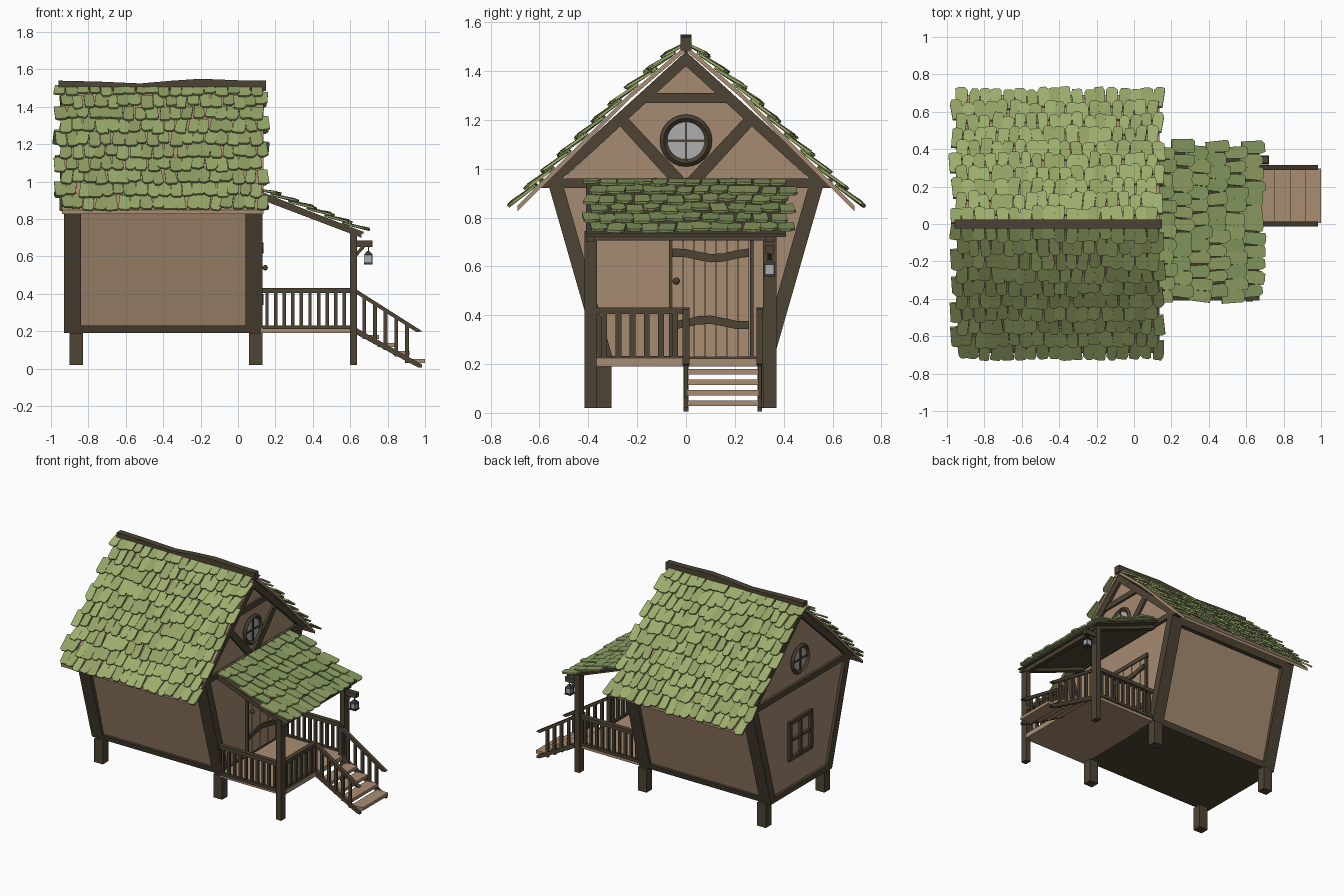
import bpy, bmesh, math, random
from mathutils import Vector, Matrix

if "Cube" in bpy.data.objects:
    bpy.data.objects.remove(bpy.data.objects["Cube"])
random.seed(4)

def material(name, c):
    m = bpy.data.materials.new(name)
    m.diffuse_color = (*c, 1)
    m.use_nodes = True
    m.node_tree.nodes["Principled BSDF"].inputs["Base Color"].default_value = m.diffuse_color
    return m

WALL = material("plaster_tan", (0.38, 0.26, 0.165))
WOOD = material("dark_wood", (0.075, 0.056, 0.034))
PLANK = material("light_plank", (0.40, 0.27, 0.17))
GREEN = [material("moss_light", (0.33, 0.42, 0.15)), material("moss_mid", (0.29, 0.36, 0.13)),
         material("moss_deep", (0.24, 0.33, 0.12))]
GLASS = material("glass_grey", (0.42, 0.42, 0.42))
IRON = material("iron", (0.04, 0.04, 0.045))

def finish(name, bm, *mats):
    bmesh.ops.recalc_face_normals(bm, faces=bm.faces)
    me = bpy.data.meshes.new(name)
    bm.to_mesh(me)
    bm.free()
    for m in mats:
        me.materials.append(m)
    ob = bpy.data.objects.new(name, me)
    bpy.context.collection.objects.link(ob)
    return ob

def box(name, x0, x1, y0, y1, z0, z1, mat=WOOD):
    bm = bmesh.new()
    mtx = Matrix.Translation(((x0+x1)/2, (y0+y1)/2, (z0+z1)/2)) @ Matrix.Diagonal((x1-x0, y1-y0, z1-z0, 1))
    bmesh.ops.create_cube(bm, size=1, matrix=mtx)
    return finish(name, bm, mat)

def solid(bm, bottom, offset, mi=0):
    """Closed prism from an outline and an offset vector."""
    a = [bm.verts.new(p) for p in bottom]
    b = [bm.verts.new(Vector(p) + offset) for p in bottom]
    faces = [bm.faces.new(a[::-1]), bm.faces.new(b)]
    for i in range(len(a)):
        j = (i+1) % len(a)
        faces.append(bm.faces.new((a[i], a[j], b[j], b[i])))
    for f in faces:
        f.material_index = mi

def prism_x(name, yz, x0, x1, mat=WOOD):
    bm = bmesh.new()
    solid(bm, [(x0, y, z) for y, z in yz], Vector((x1-x0, 0, 0)))
    return finish(name, bm, mat)

def prism_y(name, xz, y0, y1, mat=WOOD):
    bm = bmesh.new()
    solid(bm, [(x, y0, z) for x, z in xz], Vector((0, y1-y0, 0)))
    return finish(name, bm, mat)

def shingles(name, path, across, lo, hi, rows, cols, length, mats):
    """Rows of crooked slates down a polyline, spread along the across axis."""
    path = [Vector(p) for p in path]
    seg = [(q-p).length for p, q in zip(path, path[1:])]
    def at(d):
        d = max(d, 0)
        for i, s in enumerate(seg):
            if d <= s or i == len(seg)-1:
                return path[i].lerp(path[i+1], d/s)
            d -= s
    bm = bmesh.new()
    step, total = (hi-lo)/cols, sum(seg)
    for r in range(rows):
        for c in range(cols):
            d = total*(r+1)/rows + random.uniform(-.018, .012)
            p, q = at(d-length), at(d)
            down = (q-p).normalized()
            n = down.cross(across)
            n = n if n.z > 0 else -n
            mid = lo + step*(c + .5 + (.25 if r % 2 else -.25)) + random.uniform(-.006, .006)
            w, tilt = step*random.uniform(.44, .56), random.uniform(-.13, .13)
            e = random.uniform(.004, .012)
            L = (q-p).length
            out = [(-w*.9, 0), (w*.9, 0), (w, L*random.uniform(.78, .97)), (w*random.uniform(.3, .75), L),
                   (-w*random.uniform(.3, .75), L), (-w, L*random.uniform(.78, .97))]
            pts = [p + across*(mid + a + (b-L/2)*tilt) + down*(b - a*tilt) + n*(.002 + (e+.012)*b/L)
                   for a, b in out]
            solid(bm, pts, n*.011, random.randrange(len(mats)))
    return finish(name, bm, *mats)

# House body: walls leaning outward, with gables
prism_x("walls", [(-.335, .2), (.335, .2), (.53, .93), (0, 1.44), (-.53, .93)], -.91, .11, WALL)
box("floor_underside", -.92, .12, -.34, .34, .19, .205)
for s in (-1, 1):
    for x0, x1 in ((-.93, -.84), (.04, .13)):
        prism_x("corner_post", [(s*.35, .19), (s*.565, .94), (s*.505, .94), (s*.29, .19)], x0, x1)
    prism_x("side_sill", [(s*.35, .19), (s*.362, .23), (s*.31, .23), (s*.30, .19)], -.84, .04)
    prism_x("side_top_plate", [(s*.548, .88), (s*.562, .93), (s*.51, .93), (s*.50, .88)], -.84, .04)
    for x0 in (-.90, .06):
        a, b = sorted((s*.305, s*.368))
        box("stilt", x0, x0+.07, a, b, .02, .19)
    # Gable rafters at both ends
    for x0, x1 in ((-.93, -.87), (.07, .13)):
        prism_x("gable_rafter", [(0, 1.48), (s*.6, .935), (s*.53, .935), (0, 1.42)], x0, x1)
    prism_x("gable_brace", [(s*.285, 1.19), (s*.245, 1.215), (s*.005, .96), (s*.075, .96)], .10, .125)
    # Roof boards and slates
    top = [(0, 1.505), (.23, 1.308), (.42, 1.118), (.6, .938), (.69, .848)]
    prism_x("roof_board", [(s*y, z) for y, z in top] + [(s*y, z-.022) for y, z in top[::-1]],
            -.94, .135, PLANK)
    shingles("roof_slates", [(0, s*y, z) for y, z in top[:-1] + [(.705, .833)]],
             Vector((1, 0, 0)), -.965, .145, 10, 18, .125, GREEN[:2])
for x0, x1 in ((-.93, -.87), (.07, .13)):
    box("gable_tie_beam", x0, x1, -.6, .6, .92, .96)
    box("end_sill", x0, x1, -.35, .35, .19, .23)
box("gable_collar_beam", .10, .125, -.18, .18, 1.27, 1.31)
prism_y("ridge_beam", [(-.96, 1.54), (-.75, 1.535), (-.52, 1.525), (-.35, 1.54), (-.2, 1.55), (0, 1.542),
                       (.15, 1.54), (.15, 1.485), (-.2, 1.495), (-.52, 1.475), (-.96, 1.48)], -.023, .023)

# Round gable windows, front and back
for x, d in ((.11, 1), (-.91, -1)):
    ring = [(math.cos(i*math.tau/24), math.sin(i*math.tau/24)) for i in range(24)]
    prism_x("round_glass", [(.09*c, 1.115+.09*k) for c, k in ring], x, x+d*.008, GLASS)
    bpy.ops.mesh.primitive_torus_add(major_radius=.092, minor_radius=.015, major_segments=24, minor_segments=4,
                                     location=(x+d*.008, 0, 1.115), rotation=(0, math.pi/2, 0))
    rim = bpy.context.object
    rim.name = "round_window_rim"
    rim.data.materials.append(WOOD)
    a, b = sorted((x, x+d*.014))
    box("round_window_bar", a, b, -.005, .005, 1.025, 1.205)
    box("round_window_bar", a, b, -.09, .09, 1.11, 1.12)

# Square back window
for y in (-.12, 0, .12):
    w = .008 if y == 0 else .014
    box("back_window_upright", -.93, -.905, y-w, y+w, .43, .69)
for z in (.43, .56, .69):
    w = .008 if z == .56 else .014
    box("back_window_rail", -.928, -.905, -.134, .134, z-w, z+w)

# Plank door
for i in range(7):
    y = -.055 + i*.045
    box("door_plank", .10, .122 + .003*(i % 2), y, y+.042, .225, .72, PLANK)
for y in (-.07, .262):
    box("door_jamb", .10, .128, y, y+.014, .22, .73)
box("door_lintel", .10, .13, -.08, .285, .72, .75)
for z in (.37, .645):
    wave = [(-.056 + i*.0525, z + .012*math.cos(i*1.1 + z*9)) for i in range(7)]
    prism_x("door_band", [(y, k+.017) for y, k in wave] + [(y, k-.017) for y, k in wave[::-1]], .12, .135)
bpy.ops.mesh.primitive_uv_sphere_add(segments=10, ring_count=6, radius=.015, location=(.145, -.04, .54))
bpy.context.object.name = "door_knob"
bpy.context.object.data.materials.append(WOOD)

# Porch deck, posts and roof
box("porch_deck", .12, .635, -.385, .345, .19, .222, PLANK)
for y0, y1 in ((-.415, -.365), (.315, .37)):
    box("porch_post", .598, .637, y0, y1, .02, .745)
    prism_y("porch_roof_rafter", [(.12, .935), (.66, .725), (.66, .70), (.12, .905)], y0+.008, y1-.008)
box("porch_front_beam", .60, .635, -.41, .37, .705, .74)
prism_y("porch_roof_board", [(.12, .948), (.40, .835), (.67, .732), (.67, .72), (.40, .823), (.12, .934)], -.41, .41, WOOD)
shingles("porch_slates", [(.115, 0, .948), (.40, 0, .837), (.685, 0, .722)],
         Vector((0, 1, 0)), -.405, .43, 6, 12, .125, GREEN[1:])

# Porch railings
for y in (-.39, .342):
    box("side_top_rail", .13, .60, y-.016, y+.016, .405, .432)
    box("side_bottom_rail", .13, .60, y-.012, y+.012, .212, .232)
    for i in range(10):
        x = .155 + i*.046
        box("side_baluster", x-.009, x+.009, y-.009, y+.009, .225, .41)
box("front_top_rail", .602, .634, -.37, 0, .405, .432)
box("front_bottom_rail", .606, .63, -.37, 0, .212, .232)
for i in range(6):
    y = -.335 + i*.058
    box("front_baluster", .608, .628, y-.012, y+.012, .225, .41)

# Stairs with stringers and handrails
for y in (0, .302):
    box("newel_post", .605, .633, y-.011, y+.011, .20, .432)
    prism_y("stair_stringer", [(.62, .225), (.985, .022), (.985, .005), (.96, .008), (.62, .19)], y-.01, y+.01)
    prism_y("stair_handrail", [(.62, .432), (.985, .20), (.955, .195), (.62, .408)], y-.014, y+.014)
    for i in range(5):
        x = .675 + i*.057
        k = (x-.62)*.6
        box("stair_baluster", x-.01, x+.01, y-.008, y+.008, .20-k, .415-k)
for i in range(4):
    box("stair_tread", .665 + i*.082, .754 + i*.082, .006, .296, .158 - i*.043, .18 - i*.043, PLANK)

# Hanging lantern on a bracket
box("lantern_bracket", .63, .72, .325, .36, .65, .685)
prism_y("bracket_brace", [(.635, .60), (.635, .625), (.66, .655), (.685, .655)], .333, .352)
box("lantern_chain", .694, .70, .339, .345, .61, .65, IRON)
box("lantern_glass", .68, .714, .325, .359, .566, .608, GLASS)
box("lantern_base", .674, .72, .319, .365, .558, .568, IRON)
bm = bmesh.new()
bmesh.ops.create_cone(bm, cap_ends=True, segments=4, radius1=.034, radius2=.01, depth=.02,
                      matrix=Matrix.Translation((.697, .342, .618)) @ Matrix.Rotation(math.pi/4, 4, 'Z'))
finish("lantern_cap", bm, IRON)
for dx in (.676, .714):
    for dy in (.321, .359):
        box("lantern_corner", dx, dx+.004, dy, dy+.004, .56, .61, IRON)
